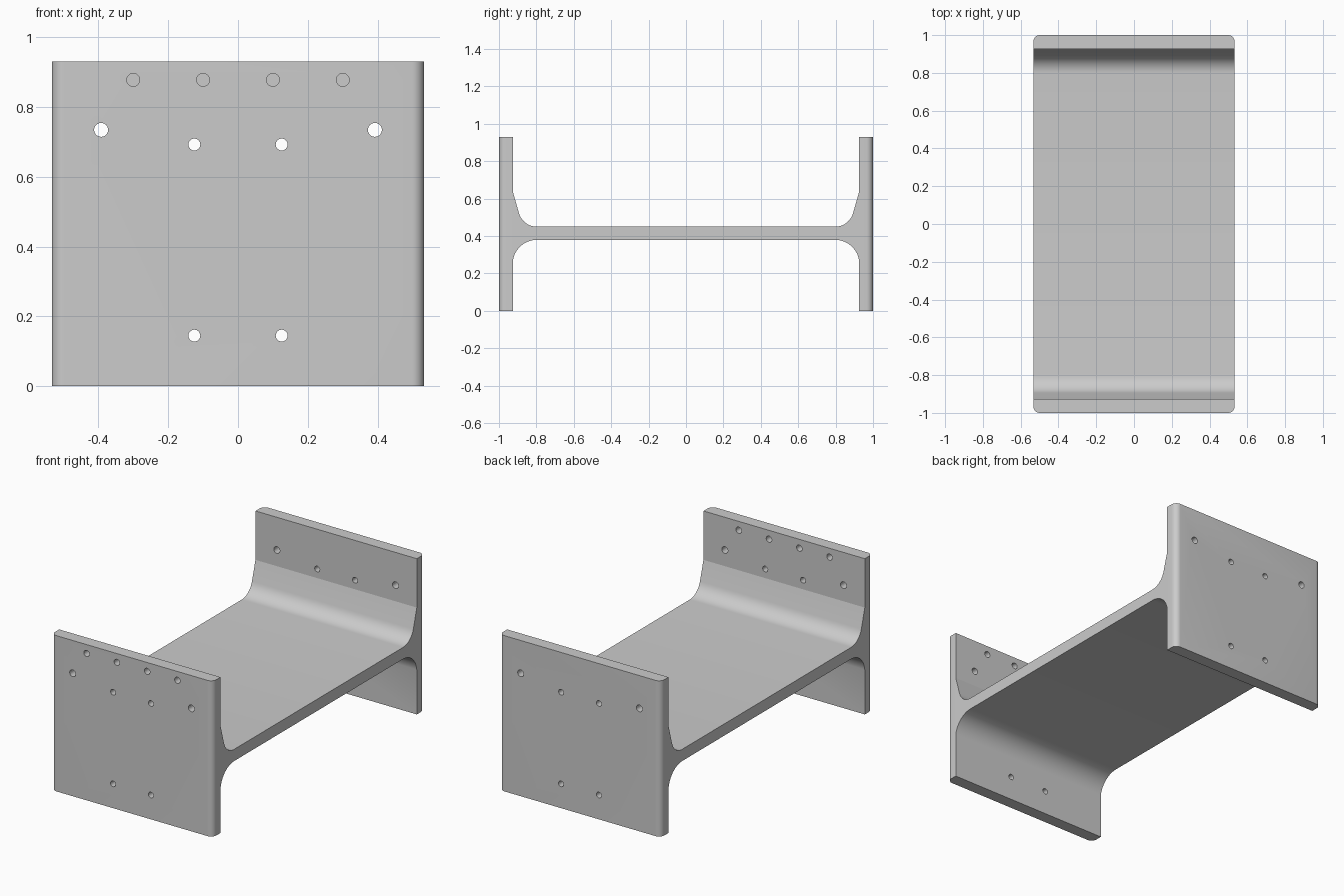
import bpy
import bmesh
from math import sin, cos, radians
from mathutils import Matrix

cube = bpy.data.objects.get("Cube")
if cube:
    bpy.data.objects.remove(cube, do_unlink=True)

HALF_W, HEIGHT, INNER = 0.533, 0.93, 0.926

grey = bpy.data.materials.new("plain grey")
grey.use_nodes = True
grey.diffuse_color = (0.6, 0.6, 0.6, 1)
grey.node_tree.nodes["Principled BSDF"].inputs["Base Color"].default_value = (0.6, 0.6, 0.6, 1)


def arc(cy, cz, r, start, end, steps=10):
    """Points on an arc in the side plane, angles in degrees."""
    angles = [radians(start + (end - start) * i / steps) for i in range(steps + 1)]
    return [(cy + r * cos(a), cz + r * sin(a)) for a in angles]


# Side profile: one half, from the web's underside around the end plate to its top
half = arc(0.797, 0.25, 0.13, 90, 8)
half += [(INNER, 0), (1, 0), (1, HEIGHT), (INNER, HEIGHT), (INNER, 0.638)]
half += arc(0.797, 0.55, 0.1, -16, -90)
profile = half + [(-y, z) for y, z in reversed(half)]

# Bracket body: the profile extruded across the width
bm = bmesh.new()
face = bm.faces.new([bm.verts.new((-HALF_W, y, z)) for y, z in profile])
ext = bmesh.ops.extrude_face_region(bm, geom=[face])
moved = [v for v in ext["geom"] if isinstance(v, bmesh.types.BMVert)]
bmesh.ops.translate(bm, vec=(2 * HALF_W, 0, 0), verts=moved)
bmesh.ops.recalc_face_normals(bm, faces=bm.faces[:])

# Rounded outer upright corners of the end plates
corners = [e for e in bm.edges
           if all(abs(v.co.y) > 0.999 for v in e.verts)
           and abs(e.verts[0].co.z - e.verts[1].co.z) > 0.5]
bmesh.ops.bevel(bm, geom=corners, offset=0.035, offset_type='OFFSET',
                segments=8, profile=0.5, affect='EDGES')
mesh = bpy.data.meshes.new("bracket_body")
bm.to_mesh(mesh)
bm.free()
mesh.materials.append(grey)
body = bpy.data.objects.new("bracket_body", mesh)
bpy.context.collection.objects.link(body)

# Bolt holes: (x offset, height, radius, plates drilled)
holes = [(0.392, 0.734, 0.02, (-1, 1)),
         (0.125, 0.692, 0.017, (-1, 1)),
         (0.125, 0.145, 0.017, (-1, 1)),
         (0.1, 0.877, 0.0185, (-1,)),
         (0.3, 0.877, 0.0185, (-1,))]
bm = bmesh.new()
for x, z, r, plates in holes:
    for side in (-1, 1):
        for end in plates:
            place = Matrix.Translation((side * x, end * 0.96, z)) @ Matrix.Rotation(radians(90), 4, 'X')
            bmesh.ops.create_cone(bm, cap_ends=True, segments=24, radius1=r, radius2=r,
                                  depth=0.2, matrix=place)
cut_mesh = bpy.data.meshes.new("hole_cutter")
bm.to_mesh(cut_mesh)
bm.free()
cut_mesh.materials.append(grey)
cutter = bpy.data.objects.new("hole_cutter", cut_mesh)
cutter.hide_render = True
bpy.context.collection.objects.link(cutter)

# Drill the holes and remove the cutter
mod = body.modifiers.new("holes", 'BOOLEAN')
mod.operation = 'DIFFERENCE'
mod.solver = 'EXACT'
mod.object = cutter
bpy.ops.object.select_all(action='DESELECT')
bpy.context.view_layer.objects.active = body
body.select_set(True)
bpy.ops.object.modifier_apply(modifier=mod.name)
bpy.data.objects.remove(cutter, do_unlink=True)
bpy.ops.object.shade_smooth_by_angle(angle=radians(14))
